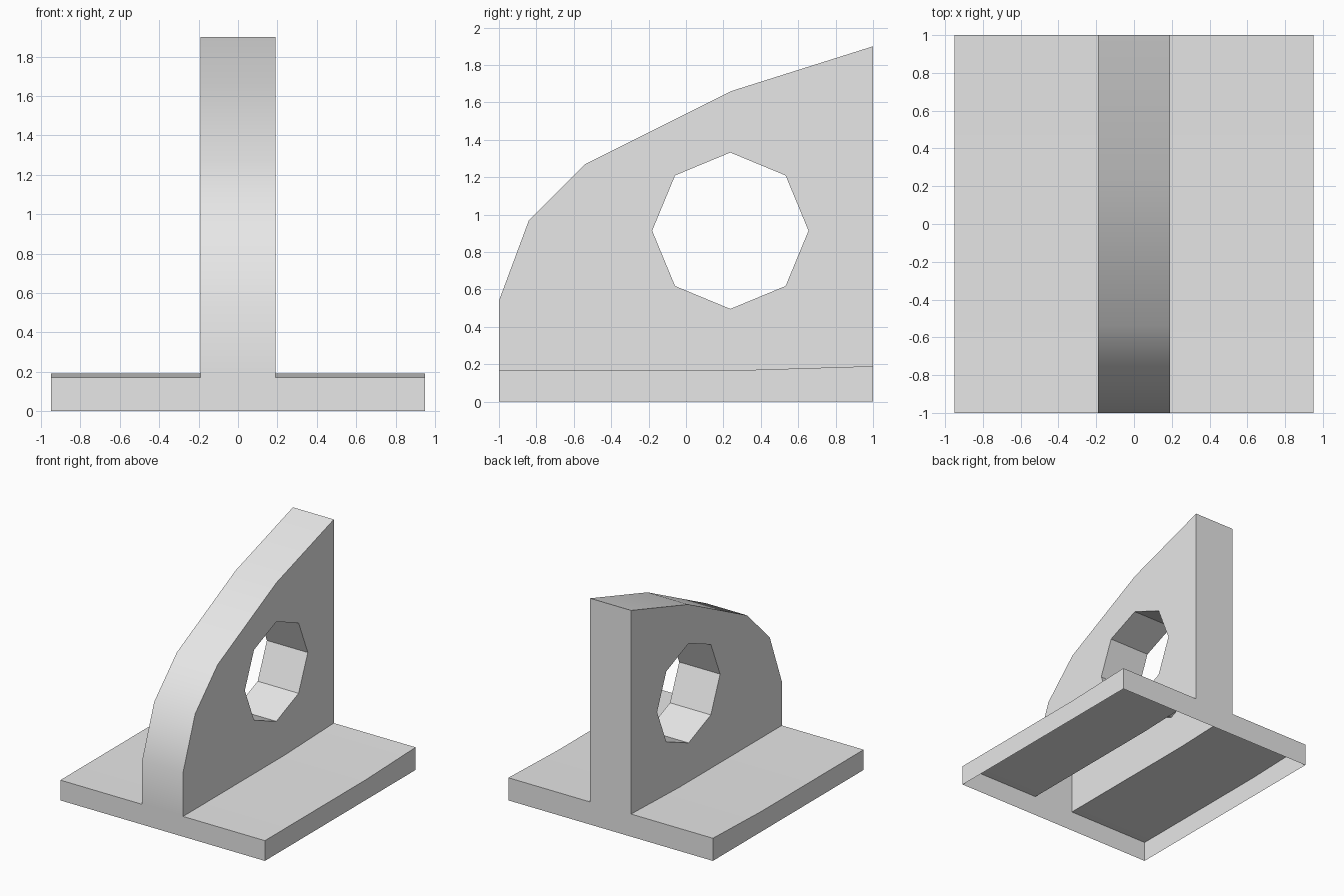
import bpy, bmesh, math

if "Cube" in bpy.data.objects:
    bpy.data.objects.remove(bpy.data.objects["Cube"])

HALF_W, HALF_T = 0.95, 0.19                      # base and upright half widths
RIM = [(-1, 0.54), (-0.84, 0.97), (-0.54, 1.27), (0.24, 1.66), (1, 1.9)]   # (y, z)
DECK = [(-1, 0.17), (0.35, 0.17), (1, 0.19)]     # top of the base plate
HOLE = [(0.237 + 0.418 * math.cos(i * math.pi / 4),
         0.914 + 0.418 * math.sin(i * math.pi / 4)) for i in range(8)]

bm = bmesh.new()
cache = {}


def v(x, p):
    key = (round(x, 4), round(p[0], 4), round(p[1], 4))
    if key not in cache:
        cache[key] = bm.verts.new(key)
    return cache[key]


def strip(x0, x1, pts):
    """Ribbon of quads across x, following a side profile."""
    for a, b in zip(pts, pts[1:]):
        bm.faces.new((v(x0, a), v(x1, a), v(x1, b), v(x0, b)))


# T-shaped front and back faces (the underside is open and the shell hollow)
for y, deck, top in ((-1, 0.17, 0.54), (1, 0.19, 1.9)):
    half = [(HALF_W, 0), (HALF_W, deck), (HALF_T, deck), (HALF_T, top)]
    outline = half + [(-x, z) for x, z in reversed(half)]
    bm.faces.new([v(x, (y, z)) for x, z in outline])

# curved rim of the upright and the eight-sided hole lining
strip(-HALF_T, HALF_T, RIM)
strip(-HALF_T, HALF_T, HOLE + HOLE[:1])

for s in (-1, 1):
    # base deck and outer edge
    strip(s * HALF_T, s * HALF_W, DECK)
    bm.faces.new([v(s * HALF_W, p) for p in [(1, 0), (-1, 0)][::-1] + DECK[::-1]])
    # pierced side of the upright
    edges = []
    for loop in (DECK + RIM[::-1], HOLE):
        vs = [v(s * HALF_T, p) for p in loop]
        for a, b in zip(vs, vs[1:] + vs[:1]):
            edges.append(bm.edges.get((a, b)) or bm.edges.new((a, b)))
    bmesh.ops.triangle_fill(bm, edges=edges, use_beauty=True, normal=(s, 0, 0))

bmesh.ops.recalc_face_normals(bm, faces=bm.faces[:])

mesh = bpy.data.meshes.new("pierced_bracket")
bm.to_mesh(mesh)
bm.free()
# make sure the normals point outwards (deck faces up)
deck_faces = [p for p in mesh.polygons if p.center.z < 0.2 and abs(p.normal.z) > 0.9]
if deck_faces and deck_faces[0].normal.z < 0:
    mesh.flip_normals()

mat = bpy.data.materials.new("light grey")
mat.diffuse_color = (0.8, 0.8, 0.8, 1)
mat.use_nodes = True
mat.node_tree.nodes["Principled BSDF"].inputs["Base Color"].default_value = mat.diffuse_color
mesh.materials.append(mat)

bracket = bpy.data.objects.new("pierced_bracket", mesh)
bpy.context.collection.objects.link(bracket)
bpy.context.view_layer.objects.active = bracket
bracket.select_set(True)
bpy.ops.object.shade_smooth_by_angle(angle=math.radians(30))
